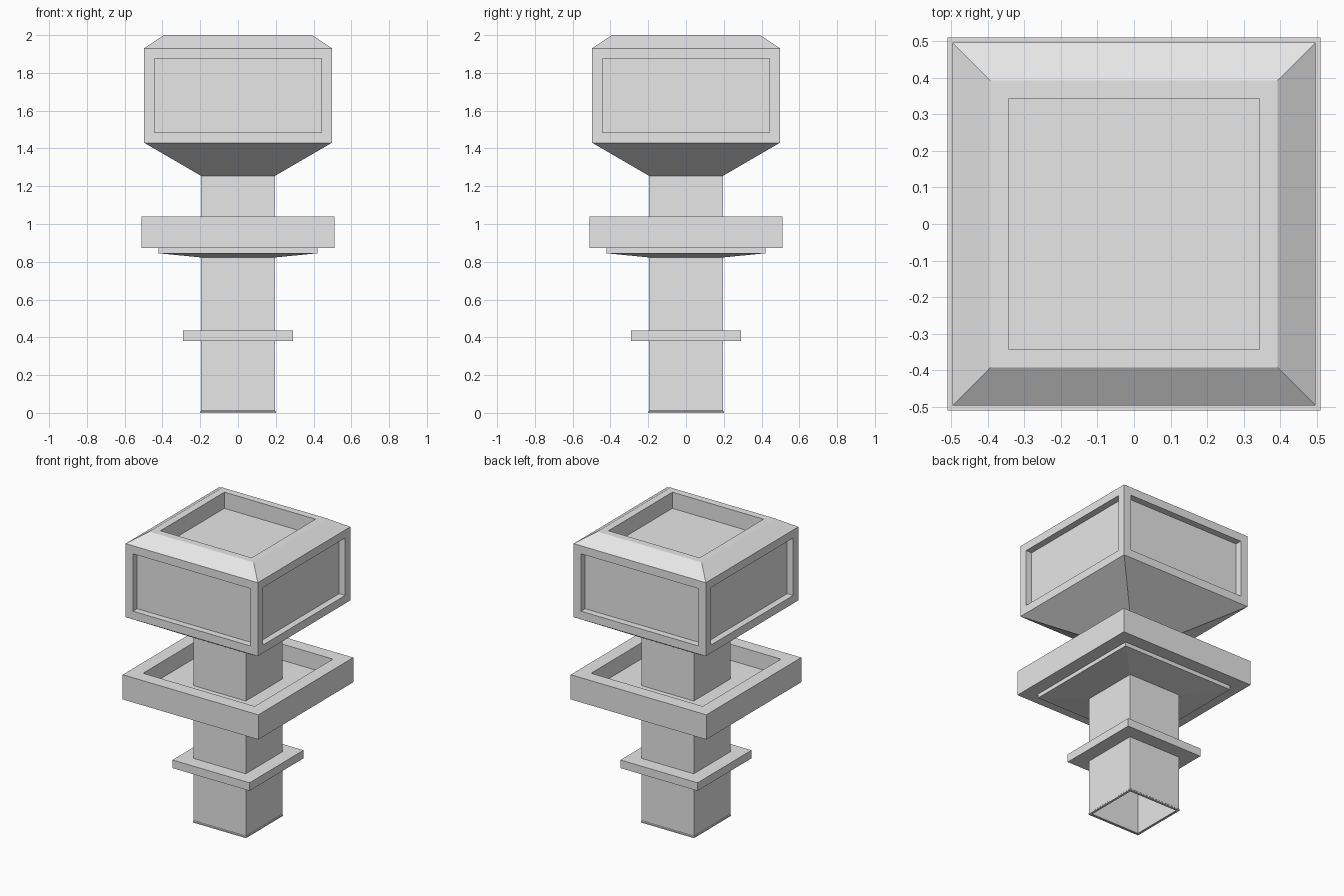
import bpy
import bmesh

if "Cube" in bpy.data.objects:
    bpy.data.objects.remove(bpy.data.objects["Cube"])

grey = bpy.data.materials.new("stone_grey")
grey.diffuse_color = (0.8, 0.8, 0.8, 1.0)
grey.use_nodes = True
grey.node_tree.nodes["Principled BSDF"].inputs["Base Color"].default_value = grey.diffuse_color


def square_loft(name, profile, cap_end=False, panel=None):
    """Sweep (half width, height) pairs round a square, flat shaded.
    panel = (z, border, depth) sinks a panel in the walls centred at z."""
    bm = bmesh.new()
    rings = [[bm.verts.new((sx * r, sy * r, z))
              for sx, sy in ((-1, -1), (1, -1), (1, 1), (-1, 1))]
             for r, z in profile]
    for a, b in zip(rings, rings[1:]):
        for i in range(4):
            j = (i + 1) % 4
            bm.faces.new((a[i], a[j], b[j], b[i]))
    if cap_end:
        bm.faces.new(rings[-1])
    bm.normal_update()
    if panel:
        z, border, depth = panel
        walls = [f for f in bm.faces if abs(f.normal.z) < 0.01
                 and abs(f.calc_center_median().z - z) < 0.01]
        bmesh.ops.inset_individual(bm, faces=walls, thickness=border,
                                   use_even_offset=True)
        bm.normal_update()
        sunk = bmesh.ops.extrude_discrete_faces(bm, faces=walls)["faces"]
        bm.normal_update()
        for f in sunk:
            bmesh.ops.translate(bm, verts=f.verts, vec=-depth * f.normal)
    bm.normal_update()
    mesh = bpy.data.meshes.new(name)
    bm.to_mesh(mesh)
    bm.free()
    mesh.materials.append(grey)
    obj = bpy.data.objects.new(name, mesh)
    bpy.context.collection.objects.link(obj)
    return obj


# Hollow square shaft with a thin lip at the open foot
square_loft("shaft", [(0.185, 0), (0.2, 0), (0.2, 0.008),
                      (0.196, 0.012), (0.196, 1.255)])

# Narrow lower collar
square_loft("lower_collar", [(0.196, 0.38), (0.29, 0.38),
                             (0.29, 0.435), (0.196, 0.435)])

# Balcony tray: tapered underside, slab, raised rim and sunken floor
square_loft("balcony", [(0.196, 0.823), (0.42, 0.845), (0.42, 0.872),
                        (0.51, 0.872), (0.51, 1.04), (0.42, 1.04),
                        (0.42, 0.93), (0.196, 0.93)])

# Flared head with sunken side panels, bevelled top and top recess
square_loft("head", [(0.196, 1.255), (0.497, 1.43), (0.497, 1.93),
                     (0.392, 2.0), (0.343, 2.0), (0.343, 1.89)],
            cap_end=True, panel=(1.68, 0.055, 0.045))
